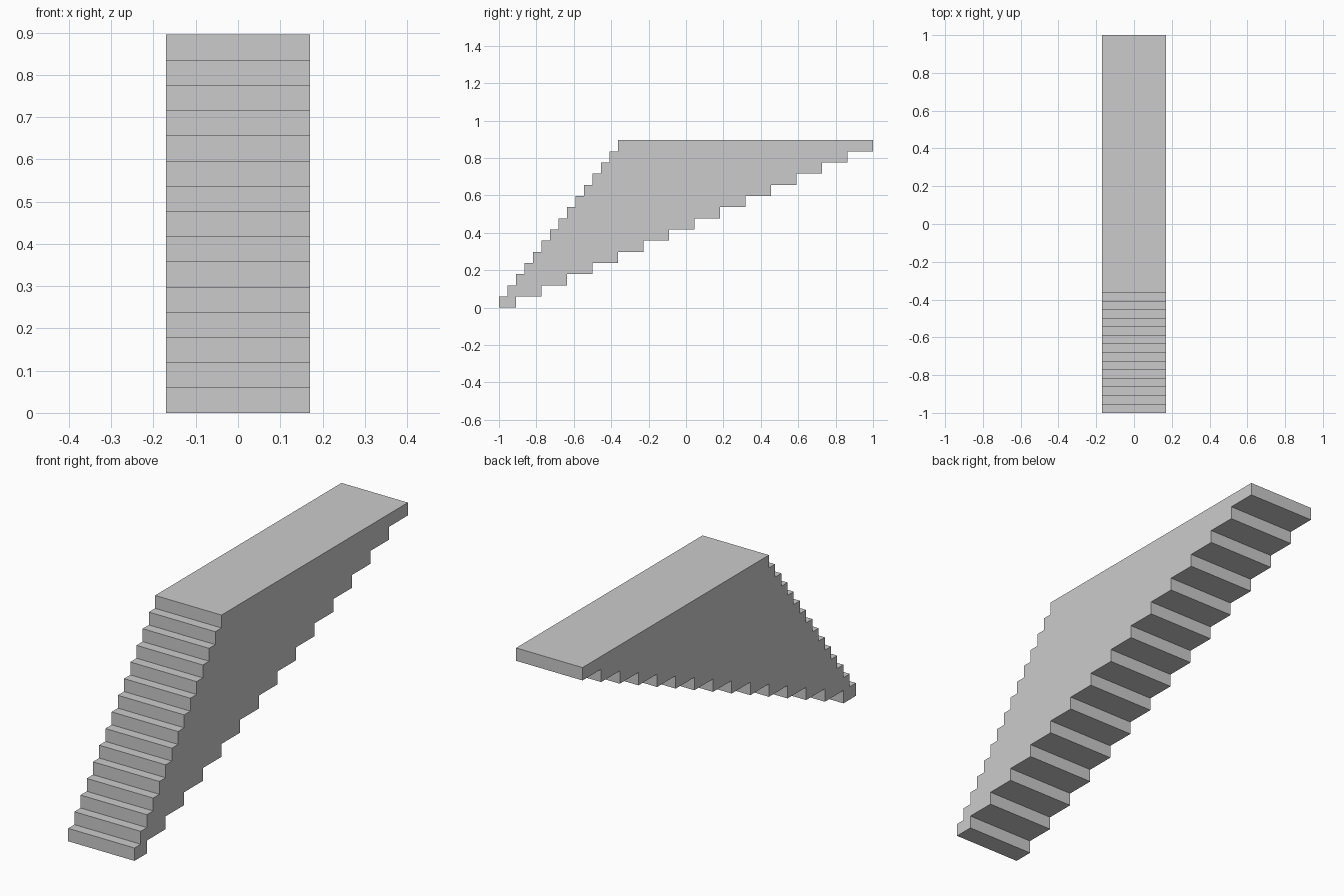
import bpy, bmesh

if "Cube" in bpy.data.objects:
    bpy.data.objects.remove(bpy.data.objects["Cube"])

STEPS = 15
TREAD = 1 / 22            # front tread depth
BACK = 3 * TREAD          # underside step depth
RISE = 0.895 / STEPS
HALF_WIDTH = 0.17

# Stepped side profile (y, z): up the front treads, then down the underside
front, back = [], []
for i in range(STEPS):
    y0 = -1 + i * TREAD
    y1 = -1 + 2 * TREAD + i * BACK
    for z in (i * RISE, (i + 1) * RISE):
        front.append((y0, z))
        back.append((y1, z))
profile = front + back[::-1]

# Extrude the profile across the width
bm = bmesh.new()
side = bm.faces.new([bm.verts.new((-HALF_WIDTH, y, z)) for y, z in profile])
result = bmesh.ops.extrude_face_region(bm, geom=[side], use_keep_orig=True)
moved = [g for g in result["geom"] if isinstance(g, bmesh.types.BMVert)]
bmesh.ops.translate(bm, verts=moved, vec=(2 * HALF_WIDTH, 0, 0))
bmesh.ops.recalc_face_normals(bm, faces=bm.faces)

mesh = bpy.data.meshes.new("staircase")
bm.to_mesh(mesh)
bm.free()
bpy.context.collection.objects.link(bpy.data.objects.new("staircase", mesh))
